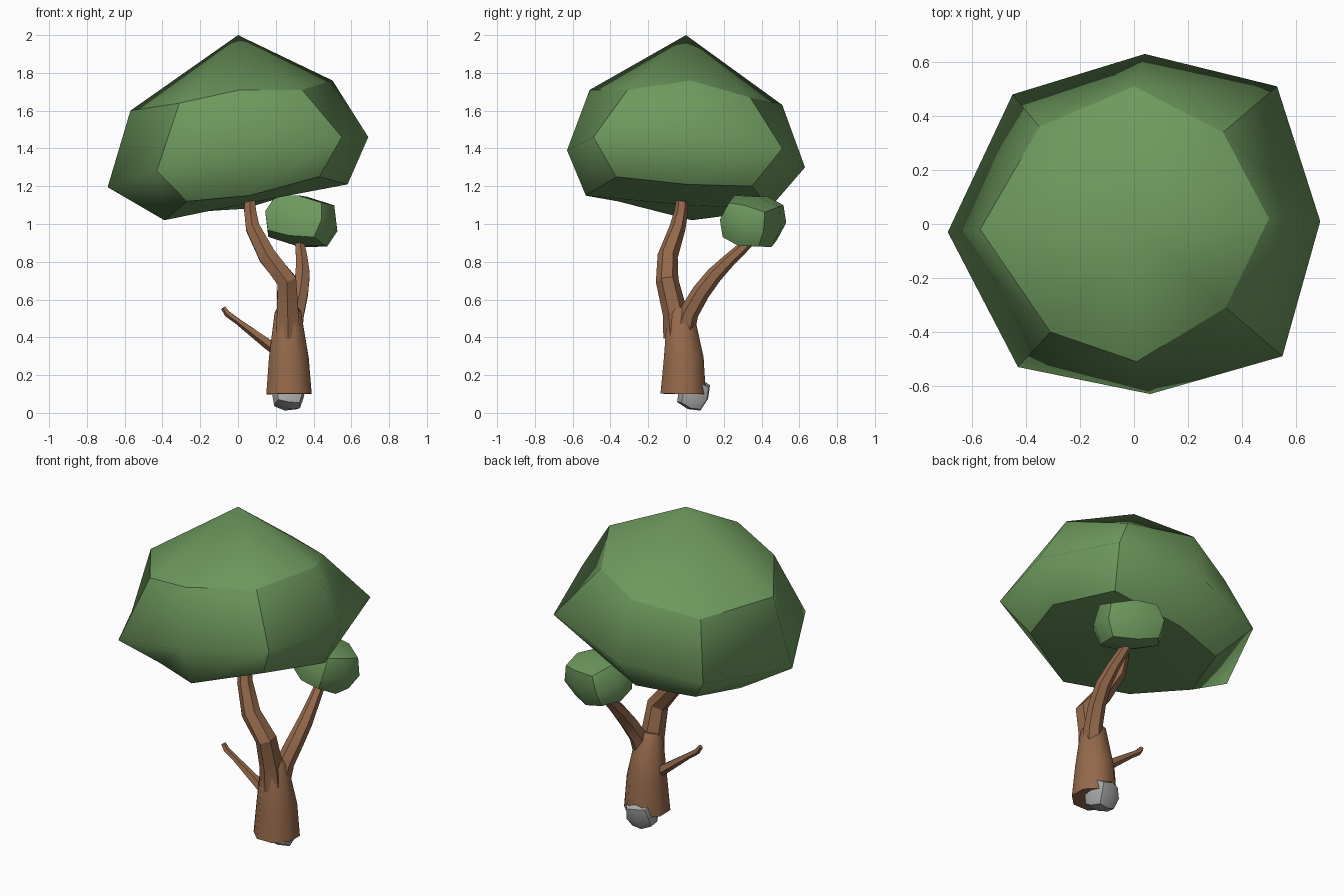
import bpy, bmesh, math
from mathutils import Vector

if "Cube" in bpy.data.objects:
    bpy.data.objects.remove(bpy.data.objects["Cube"], do_unlink=True)


def make_material(name, colour):
    mat = bpy.data.materials.new(name)
    mat.use_nodes = True
    mat.diffuse_color = (*colour, 1)
    mat.node_tree.nodes["Principled BSDF"].inputs["Base Color"].default_value = (*colour, 1)
    return mat


LEAF = make_material("leaf green", (0.155, 0.32, 0.112))
BARK = make_material("bark brown", (0.30, 0.142, 0.072))
STONE = make_material("stone grey", (0.40, 0.40, 0.40))


def finish(name, bm, mat):
    bmesh.ops.recalc_face_normals(bm, faces=bm.faces)
    mesh = bpy.data.meshes.new(name)
    bm.to_mesh(mesh)
    bm.free()
    mesh.materials.append(mat)
    obj = bpy.data.objects.new(name, mesh)
    bpy.context.collection.objects.link(obj)
    return obj


def blob(name, mat, outlines, bottom, top):
    """Rounded cube: smooth sides two quads wide, sharp where sides meet."""
    bm = bmesh.new()
    low, mid, up = [[bm.verts.new(p) for p in outline] for outline in outlines]
    side = {}
    for a, b in ((low, mid), (mid, up)):
        for i in range(8):
            j = (i + 1) % 8
            side[bm.faces.new((a[i], a[j], b[j], b[i]))] = (i + 1) // 2 % 4
    for cap, height, tag in ((low, bottom, "bottom"), (up, top, "top")):
        pole = bm.verts.new((0, 0, height))
        for i in range(1, 8, 2):
            side[bm.faces.new((pole, cap[i - 1], cap[i], cap[(i + 1) % 8]))] = tag
    for face in bm.faces:
        face.smooth = True
    for edge in bm.edges:
        f, g = edge.link_faces
        edge.smooth = side[f] == side[g]
    return finish(name, bm, mat)


def octagon(edge, corner):
    """Eight points, alternately edge and corner, each given as (radius, height)."""
    return [(r * math.cos(i * math.pi / 4), r * math.sin(i * math.pi / 4), h)
            for i, (r, h) in enumerate([edge, corner] * 4)]


def lump(name, mat, centre, size, rotation):
    """Evenly rounded cube, sized and turned into place."""
    obj = blob(name, mat, (octagon((.8, -.82), (.92, -.7)), octagon((1, 0), (1.12, 0)),
                           octagon((.8, .82), (.92, .7))), -1, 1)
    obj.location, obj.scale = centre, size
    obj.rotation_euler = [math.radians(a) for a in rotation]


def limb(name, path, sides, angle):
    """Tapered tube through (x, y, z, radius) stations."""
    bm = bmesh.new()
    points = [Vector(p[:3]) for p in path]
    rings = []
    for i, p in enumerate(points):
        along = points[min(i + 1, len(points) - 1)] - points[max(i - 1, 0)]
        turn = Vector((0, 0, 1)).rotation_difference(along)
        steps = [math.tau * (k + .5) / sides for k in range(sides)]
        rings.append([bm.verts.new(p + turn @ Vector((math.cos(t), math.sin(t), 0)) * path[i][3])
                      for t in steps])
    for a, b in zip(rings, rings[1:]):
        for k in range(sides):
            n = (k + 1) % sides
            bm.faces.new((a[k], a[n], b[n], b[k]))
    bm.faces.new(rings[0])
    bm.faces.new(rings[-1])
    obj = finish(name, bm, BARK)
    bpy.ops.object.select_all(action="DESELECT")
    obj.select_set(True)
    bpy.context.view_layer.objects.active = obj
    bpy.ops.object.shade_smooth_by_angle(angle=math.radians(angle))


# Main foliage: lower, middle and upper outlines from +x, anticlockwise
lower = [(.58, 0, 1.21), (.43, .35, 1.2), (.03, .44, 1.08), (-.3, .34, 1.06),
         (-.39, .03, 1.02), (-.27, -.36, 1.12), (.06, -.53, 1.15), (.43, -.37, 1.25)]
middle = [(.69, .01, 1.46), (.53, .51, 1.4), (.04, .63, 1.3), (-.45, .48, 1.23),
          (-.69, -.03, 1.195), (-.43, -.53, 1.28), (.06, -.63, 1.39), (.55, -.49, 1.46)]
upper = [(.5, .02, 1.76), (.33, .34, 1.67), (0, .51, 1.63), (-.35, .36, 1.55),
         (-.57, -.02, 1.6), (-.31, -.4, 1.64), (.01, -.51, 1.71), (.34, -.31, 1.71)]
blob("main_canopy", LEAF, (lower, middle, upper), 1.1, 2)

# Small foliage and the stone at the foot
lump("small_canopy", LEAF, (.335, .355, 1.015), (.205, .16, .135), (-14, 8, -22))
lump("foot_stone", STONE, (.265, .04, .102), (.088, .083, .088), (-20, 8, 8))

# Trunk and branches
limb("trunk", [(.27, -.015, .1, .13), (.269, -.012, .29, .114),
               (.264, -.03, .53, .076), (.263, -.035, .56, .055)], 8, 50)
limb("main_branch", [(.265, -.045, .4, .075), (.263, -.058, .53, .066), (.258, -.1, .7, .06),
                     (.155, -.097, .83, .054), (.078, -.045, .98, .043),
                     (.064, -.025, 1.07, .036), (.06, -.015, 1.2, .028)], 6, 30)
limb("back_branch", [(.285, -.02, .4, .06), (.305, .015, .53, .052), (.33, .08, .64, .048),
                     (.342, .15, .73, .043), (.338, .23, .81, .035), (.325, .34, .91, .027)], 6, 30)
limb("twig", [(.23, -.02, .32, .036), (.16, -.02, .365, .03),
              (0, -.025, .485, .018), (-.055, -.03, .525, .018), (-.078, -.03, .558, .014)], 5, 30)
